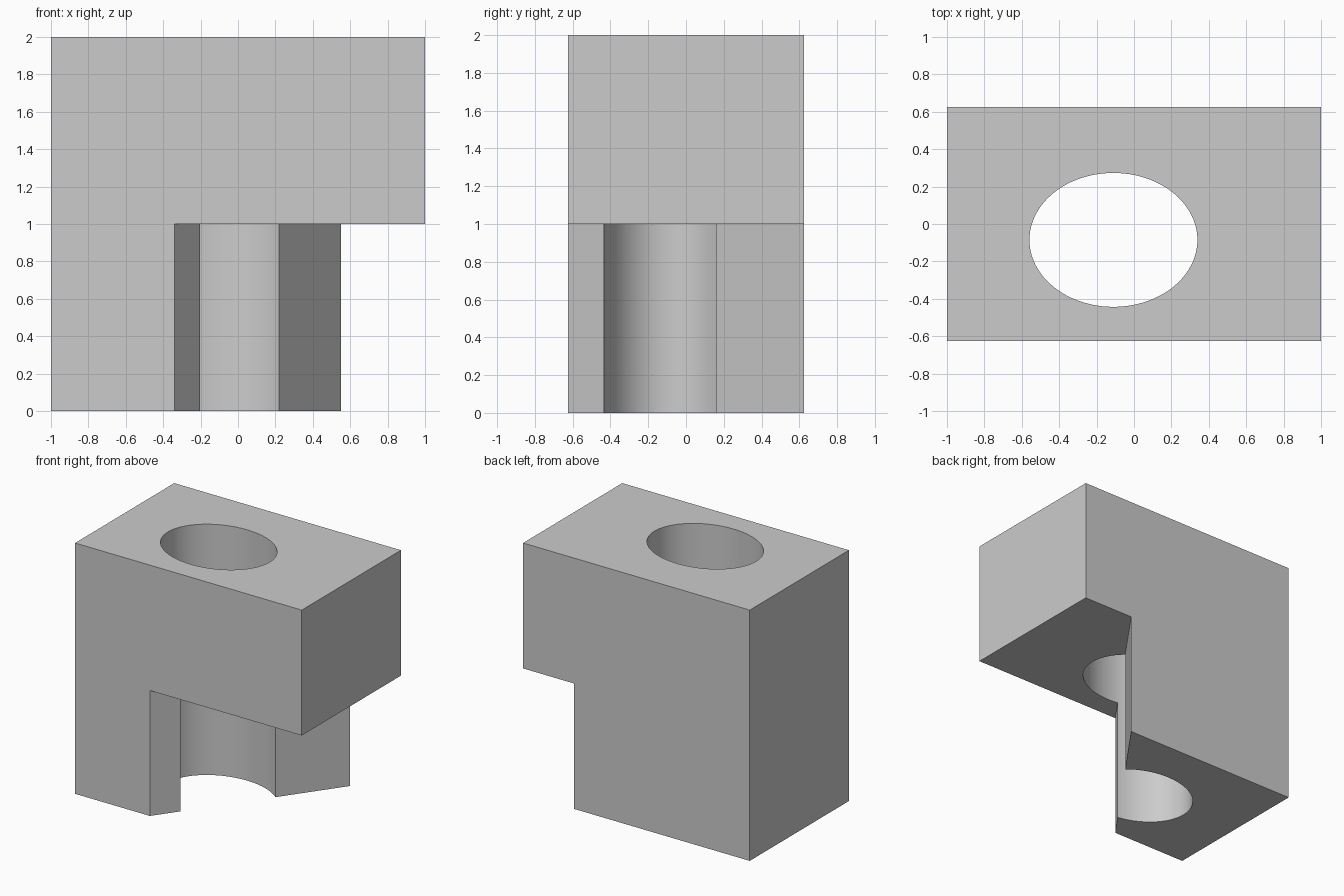
import bpy, bmesh
from math import sin, cos, pi, radians

if "Cube" in bpy.data.objects:
    bpy.data.objects.remove(bpy.data.objects["Cube"])


def prism(name, points, z0, z1):
    """Extrude a counter-clockwise outline from z0 to z1."""
    bm = bmesh.new()
    face = bm.faces.new([bm.verts.new((x, y, z0)) for x, y in points])
    top = bmesh.ops.extrude_face_region(bm, geom=[face])["geom"]
    bmesh.ops.translate(bm, vec=(0, 0, z1 - z0),
                        verts=[v for v in top if isinstance(v, bmesh.types.BMVert)])
    bmesh.ops.recalc_face_normals(bm, faces=bm.faces)
    mesh = bpy.data.meshes.new(name)
    bm.to_mesh(mesh)
    bm.free()
    obj = bpy.data.objects.new(name, mesh)
    bpy.context.collection.objects.link(obj)
    return obj


# Solid block
block = prism("block", [(-1, -.625), (1, -.625), (1, .625), (-1, .625)], 0, 2)

# Oval hole running the full height
oval = [(-.11 + .449 * cos(2 * pi * i / 96), -.085 + .358 * sin(2 * pi * i / 96))
        for i in range(96)]
hole = prism("hole_cutter", oval, -.5, 2.5)

# Slanted undercut below half height, its wall extended past the block
undercut = prism("undercut_cutter",
                 [(-.518, -.875), (1.3, -.875), (1.3, .875), (.73, .875)], -.5, 1)

# Cut both shapes out, then drop the cutters
bpy.context.view_layer.objects.active = block
block.select_set(True)
for cutter in (hole, undercut):
    cutter.hide_render = True
    cutter.select_set(False)
    mod = block.modifiers.new(cutter.name, "BOOLEAN")
    mod.operation = "DIFFERENCE"
    mod.solver = "EXACT"
    mod.object = cutter
    bpy.ops.object.modifier_apply(modifier=mod.name)
    bpy.data.objects.remove(cutter)

bpy.ops.object.shade_smooth_by_angle(angle=radians(30))
